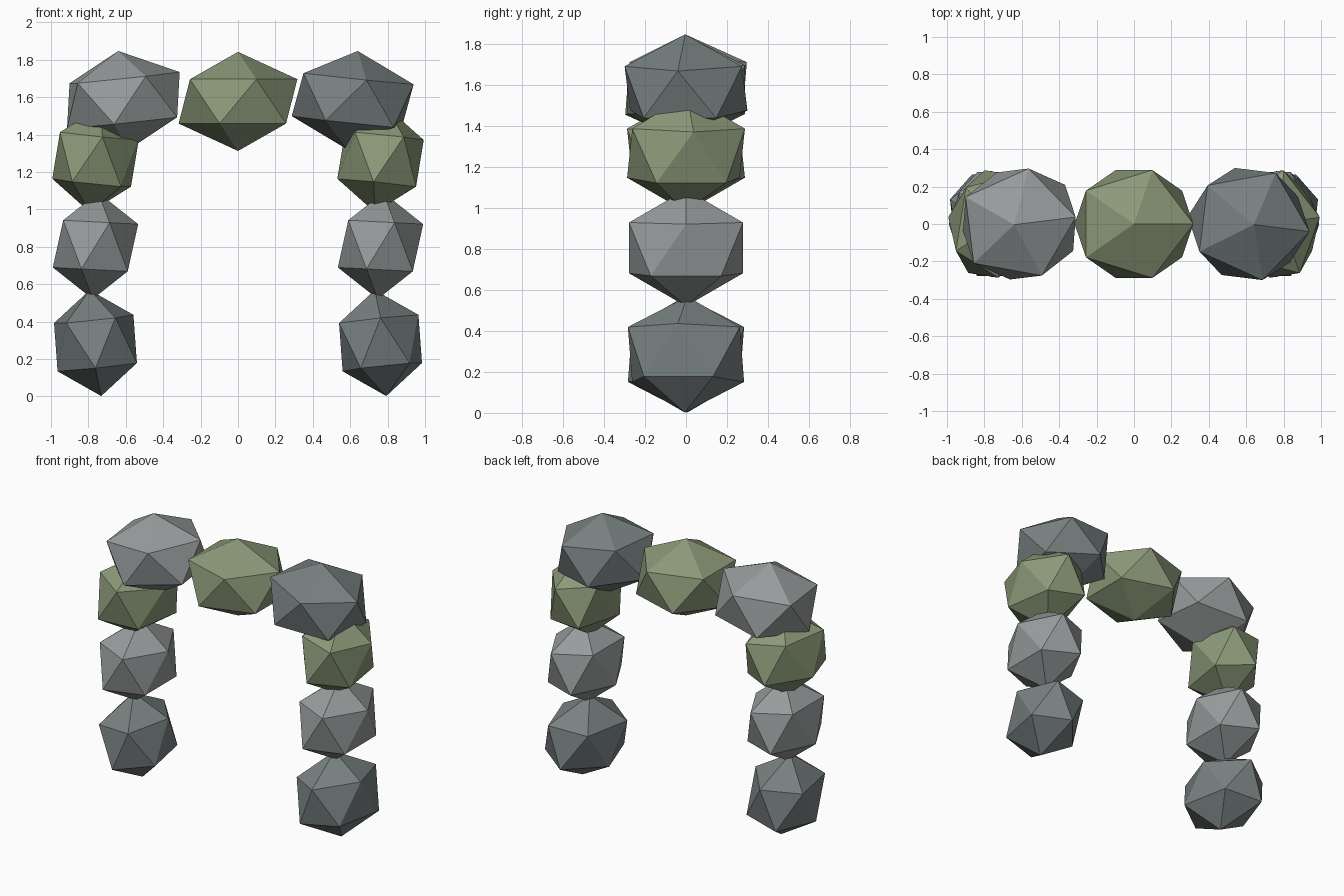
import bpy
from math import radians

if "Cube" in bpy.data.objects:
    bpy.data.objects.remove(bpy.data.objects["Cube"])


def make_mat(name, rgb):
    m = bpy.data.materials.new(name)
    m.diffuse_color = (*rgb, 1)
    m.use_nodes = True
    m.node_tree.nodes["Principled BSDF"].inputs["Base Color"].default_value = m.diffuse_color
    return m


DARK = make_mat("dark_stone", (0.19, 0.22, 0.22))
LIGHT = make_mat("light_stone", (0.31, 0.33, 0.33))
MOSS = make_mat("mossy_stone", (0.26, 0.32, 0.19))


def boulder(name, loc, scale, tilt, turn, mat):
    """Flat-faced 20-sided boulder, tilted about y then turned about z."""
    bpy.ops.mesh.primitive_ico_sphere_add(subdivisions=1, radius=1, location=loc)
    o = bpy.context.object
    o.name = name
    o.scale = scale
    o.rotation_euler = (0, radians(tilt), radians(turn))
    o.data.materials.append(mat)
    return o


PILLAR = (0.248, 0.327, 0.285)
CAP = (0.355, 0.339, 0.265)

# pillar stones: name, height, tilt, turn, material
courses = [
    ("base_stone", 0.285, -6.3, 11, DARK),
    ("middle_stone", 0.805, 3, 0, LIGHT),
    ("upper_stone", 1.267, 6, -9, MOSS),
]
for side, label in ((-1, "left"), (1, "right")):
    for name, z, tilt, turn, mat in courses:
        boulder(f"{label}_{name}", (side * 0.762, 0, z), PILLAR, tilt, -side * turn, mat)
    # shoulder stones carrying the arch
    boulder(f"{label}_shoulder_stone", (side * 0.613, 0, 1.583), CAP,
            side * 6, -side * 7, LIGHT if side < 0 else DARK)

# keystone
boulder("keystone", (0, 0, 1.577), CAP, 0, 0, MOSS)
